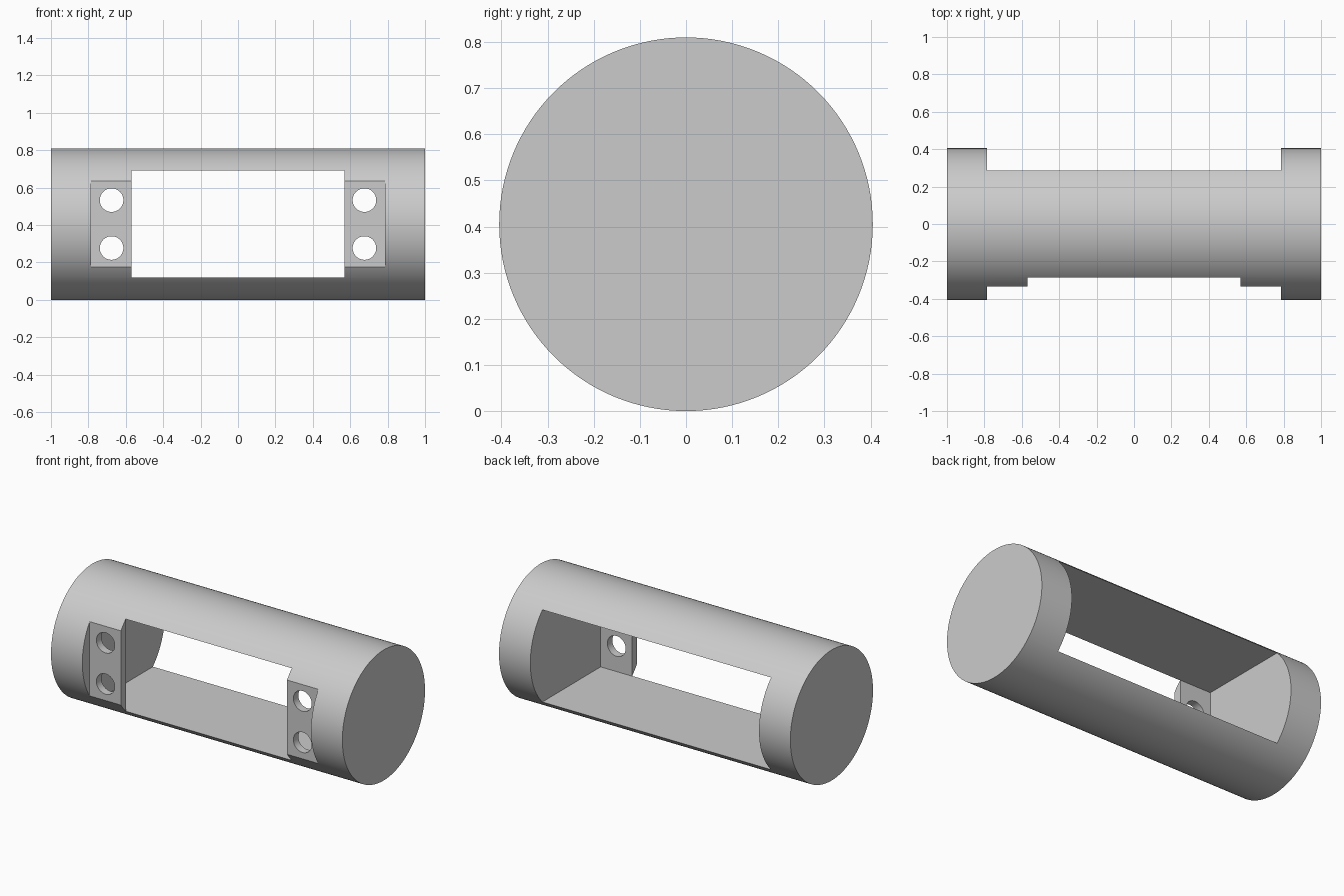
import bpy
import math

cube = bpy.data.objects.get("Cube")
if cube:
    bpy.data.objects.remove(cube, do_unlink=True)

RADIUS = 0.405
WINDOW_X, POCKET_X = 0.57, 0.785      # half lengths of the openings
WINDOW_Z = 0.286                      # half height of the openings
TAB_FRONT, TAB_BACK = -0.333, -0.284  # front and back planes of the screw tabs

grey = bpy.data.materials.new("light_grey")
grey.use_nodes = True
colour = (0.6, 0.6, 0.6, 1)
grey.diffuse_color = colour
grey.node_tree.nodes["Principled BSDF"].inputs["Base Color"].default_value = colour


def cylinder(name, radius, depth, location, rotation, sides):
    bpy.ops.mesh.primitive_cylinder_add(vertices=sides, radius=radius, depth=depth,
                                        location=location, rotation=rotation)
    obj = bpy.context.object
    obj.name = name
    return obj


def box(name, low, high):
    bpy.ops.mesh.primitive_cube_add(size=1, location=[(a + b) / 2 for a, b in zip(low, high)])
    obj = bpy.context.object
    obj.name = name
    obj.scale = [b - a for a, b in zip(low, high)]
    return obj


def cut(target, cutter):
    cutter.hide_render = True
    mod = target.modifiers.new(cutter.name, 'BOOLEAN')
    mod.operation = 'DIFFERENCE'
    mod.solver = 'EXACT'
    mod.object = cutter
    bpy.context.view_layer.objects.active = target
    bpy.ops.object.modifier_apply(modifier=mod.name)
    bpy.data.objects.remove(cutter, do_unlink=True)


# Solid round body lying along x
body = cylinder("tube_body", RADIUS, 2, (0, 0, RADIUS), (0, math.pi / 2, 0), 128)
body.data.materials.append(grey)
bottom, top = RADIUS - WINDOW_Z, RADIUS + WINDOW_Z

# Long pocket open at the back, then the shorter window through the front
cut(body, box("pocket_cutter", (-POCKET_X, TAB_BACK, bottom), (POCKET_X, 1, top)))
cut(body, box("window_cutter", (-WINDOW_X, -1, bottom), (WINDOW_X, 0, top)))

# Flat recess and two screw holes in the tab at each end
for side in (-1, 1):
    xs = sorted((side * POCKET_X, side * (WINDOW_X - 0.05)))
    cut(body, box("recess_cutter", (xs[0], -1, -0.1), (xs[1], TAB_FRONT, 1)))
    for level in (-1, 1):
        spot = (side * 0.676, TAB_BACK, RADIUS + level * 0.128)
        cut(body, cylinder("hole_cutter", 0.063, 0.3, spot, (math.pi / 2, 0, 0), 48))

# Smooth curved walls with crisp edges
bpy.ops.object.select_all(action='DESELECT')
body.select_set(True)
bpy.context.view_layer.objects.active = body
bpy.ops.object.shade_smooth_by_angle(angle=math.radians(25))
